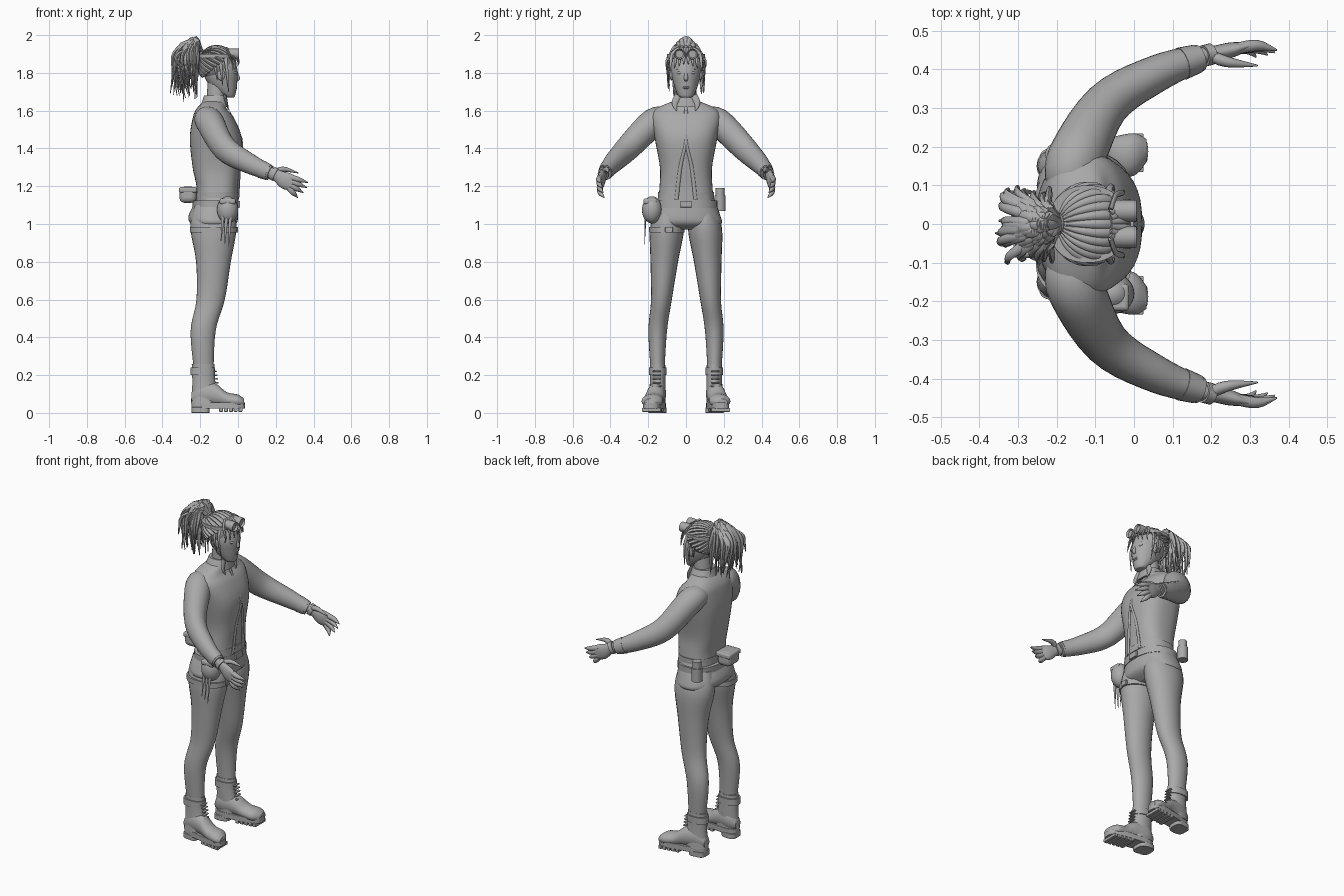
import bpy, bmesh, math, random
from mathutils import Vector

cube = bpy.data.objects.get("Cube")
if cube:
    bpy.data.objects.remove(cube, do_unlink=True)
random.seed(4)

grey = bpy.data.materials.new("plain grey")
grey.use_nodes = True
grey.diffuse_color = (0.4, 0.4, 0.4, 1)
grey.node_tree.nodes["Principled BSDF"].inputs["Base Color"].default_value = grey.diffuse_color
X, Y, Z = Vector((1, 0, 0)), Vector((0, 1, 0)), Vector((0, 0, 1))


def finish(name, bm, mirror=False, bevel=0):
    """Turn a bmesh into a shaded object with its modifiers."""
    bmesh.ops.recalc_face_normals(bm, faces=bm.faces)
    mesh = bpy.data.meshes.new(name)
    bm.to_mesh(mesh)
    bm.free()
    mesh.materials.append(grey)
    for polygon in mesh.polygons:
        polygon.use_smooth = not bevel
    mesh.set_sharp_from_angle(angle=math.radians(50))
    part = bpy.data.objects.new(name, mesh)
    bpy.context.collection.objects.link(part)
    if bevel:
        rounding = part.modifiers.new("Bevel", "BEVEL")
        rounding.width, rounding.segments = bevel, 3
    if mirror:
        twin = part.modifiers.new("Mirror", "MIRROR")
        twin.use_axis = (False, True, False)
        twin.use_mirror_merge = False


def spline(rows, steps):
    """Pass a smooth curve through rows of any length."""
    rows = [Vector(row) for row in rows]
    last = len(rows) - 1
    out = []
    for i in range(last):
        a, b, c, d = (rows[min(max(j, 0), last)] for j in range(i - 1, i + 3))
        for s in range(steps):
            t = s / steps
            out.append(b + ((c - a) * t + (a * 2 - b * 5 + c * 4 - d) * t ** 2
                            + (b * 3 - a - c * 3 + d) * t ** 3) / 2)
    return out + [rows[last]]


def add_tube(bm, rows, hint, axis=None, sides=24, power=2, steps=5):
    """Loft rows of x, y, z, radius along hint, other radius into a capped tube."""
    rows = spline(rows, steps)
    loops = []
    for i, row in enumerate(rows):
        ahead, behind = rows[min(i + 1, len(rows) - 1)], rows[max(i - 1, 0)]
        along = axis or (ahead.xyz - behind.xyz).normalized()
        u = (hint - along * hint.dot(along)).normalized()
        w = along.cross(u)
        loop = []
        for k in range(sides):
            angle = math.tau * k / sides
            c, s = (math.copysign(abs(f) ** (2 / power), f) for f in (math.cos(angle), math.sin(angle)))
            loop.append(bm.verts.new(row.xyz + u * c * row[3] + w * s * row[-1]))
        loops.append(loop)
    for low, high in zip(loops, loops[1:]):
        for k in range(sides):
            bm.faces.new((low[k], low[k - 1], high[k - 1], high[k]))
    bm.faces.new(loops[0])
    bm.faces.new(loops[-1])


def tube(name, rows, hint=X, mirror=False, **options):
    bm = bmesh.new()
    add_tube(bm, rows, hint, **options)
    finish(name, bm, mirror)


def stack(name, levels, power=2.3):
    """Centred level rings given as height, back, front, half width."""
    tube(name, [((back + front) / 2, 0, z, (front - back) / 2, half) for z, back, front, half in levels],
         axis=Z, power=power, sides=40)


def band(name, centre, height, depth, width, mirror=False):
    """Flat strap round a limb or the body."""
    x, y, z = centre
    tube(name, [(x, y, z + side * height / 2, depth, width) for side in (-1, 1)],
         mirror=mirror, axis=Z, power=2.3, sides=40)


def strands(name, paths, radius, flat=0.6, taper=2, mirror=False, hint=Y):
    """Many tapered locks in one object."""
    bm = bmesh.new()
    for path in paths:
        rows = []
        for i, point in enumerate(path):
            r = radius * (1 - 0.85 * (i / (len(path) - 1)) ** taper)
            rows.append((*point, r, r * flat))
        add_tube(bm, rows, hint, sides=8, steps=4)
    finish(name, bm, mirror)


def place(bm, centre, size):
    for v in bm.verts:
        v.co = v.co * Vector(size) + Vector(centre)


def ball(name, centre, size, mirror=False):
    bm = bmesh.new()
    bmesh.ops.create_uvsphere(bm, u_segments=24, v_segments=16, radius=1)
    place(bm, centre, size)
    finish(name, bm, mirror)


def box(name, centre, size, mirror=False, bevel=0.003):
    bm = bmesh.new()
    bmesh.ops.create_cube(bm, size=1)
    place(bm, centre, size)
    finish(name, bm, mirror, bevel)


# Jacket body, hem, collar and front edges
stack("jacket_body", [(1.12, -.22, 0, .148), (1.2, -.22, 0, .14), (1.3, -.24, .01, .138), (1.45, -.255, .02, .165),
                      (1.56, -.24, -.02, .185), (1.61, -.22, -.06, .16), (1.65, -.18, -.07, .07)], 2.6)
band("jacket_hem", (-.11, 0, 1.15), .04, .114, .148)
stack("collar", [(1.62, -.2, -.05, .09), (1.68, -.18, -.06, .06)])
strands("collar_flap", [[(-.07, .04, 1.68), (-.06, .06, 1.64), (-.05, .05, 1.6)]], .02, .4, mirror=True)
strands("jacket_front_edge", [[(0, .05, 1.13), (.01, .03, 1.3), (.02, 0, 1.45), (-.055, .01, 1.62)]],
        .01, .6, mirror=True)

# Neck and head
tube("neck", [(-.12, 0, 1.6, .05, .055), (-.11, 0, 1.76, .05, .05)], axis=Z)
tube("head", [(-.04, 0, 1.67, .015, .02), (-.05, 0, 1.68, .035, .04), (-.08, 0, 1.74, .075, .065),
              (-.095, 0, 1.82, .092, .078), (-.1, 0, 1.92, .06, .05)], axis=Z)
tube("nose", [(-.01, 0, 1.81, .006), (0, 0, 1.77, .011), (-.01, 0, 1.755, .006)], axis=Z)
ball("eye", (-.018, .033, 1.8), (.01, .016, .008), True)
ball("ear", (-.09, .077, 1.79), (.02, .01, .03), True)
strands("eyebrow", [[(-.01, .015, 1.82), (-.02, .05, 1.82)]], .005, mirror=True, hint=Z)
for name, z in (("upper_lip", 1.728), ("lower_lip", 1.72)):
    ball(name, (-.014, 0, z), (.01, .02, .006))

# Swept-back hair over the skull
skull, skull_size = Vector((-.12, 0, 1.85)), Vector((.095, .095, .09))
ball("hair_cap", skull, skull_size)
tail_way, crown_way = Vector((-.87, 0, .5)), Vector((.5, 0, .87))
swept = []
for i in range(26):
    a = math.tau * i / 26
    outward = crown_way * math.cos(a) + Y * math.sin(a)
    hairline = math.radians(100 + 20 * math.cos(a))
    swept.append([skull + skull_size * (tail_way * math.cos(turn) + outward * math.sin(turn))
                  for turn in (hairline * (1 - step / 6) for step in range(6))])
strands("swept_hair", swept, .015, .7)
fringe = []
for i in range(8):
    y = (i - 3.5) * .021
    front = .005 - 6 * y * y
    fringe.append([(-.06, y / 2, 1.93), (front - .02, y, 1.9), (front, y * 1.1, 1.87 - abs(y) / 3),
                   (front, y * 1.2, 1.85 - abs(y) / 2)])
strands("fringe", fringe, .01)
strands("side_lock", [[(-.07 - gap, .07, 1.9), (-.06 - gap, .1, 1.83), (-.05 - gap, .085, 1.7 + gap)]
                      for gap in (0, .03, .06)], .01, mirror=True, hint=X)

# Ponytail
ball("hair_tie", (-.2, 0, 1.9), (.025, .03, .03))
ball("ponytail_core", (-.265, 0, 1.88), (.055, .07, .09))
tail = []
for i in range(80):
    fan, back = random.uniform(-1, 1), random.random()
    x = -.21 - .135 * back
    top = 1.985 - .03 * back ** 2 - .05 * fan ** 2
    low = random.uniform(1.64, 1.76) + .05 * abs(fan)
    curl = random.uniform(-.02, .06) * back
    tail.append([(-.19, 0, 1.9), (-.215 - .07 * back, fan * .05, top), (x, fan * .085, 1.89),
                 (x + curl / 3, fan * .1, (1.88 + low) / 2), (x + curl, fan * .1, low)])
strands("ponytail", tail, .015, .75)

# Goggles worn above the forehead
tube("goggle_rim", [(-.05, .034, 1.9, .028), (.004, .034, 1.9, .028), (-.005, .034, 1.9, .02)],
     mirror=True, axis=X, hint=Z)
box("goggle_bridge", (-.005, 0, 1.9), (.01, .03, .01))
band("goggle_strap", (-.12, 0, 1.89), .02, .1, .1)

# Sleeves, cuffs and hands
arm = [(-.17, .1, 1.55, .06, .06), (-.15, .17, 1.54, .074, .074), (-.07, .31, 1.4, .068, .06),
       (.06, .39, 1.32, .054, .048), (.17, .43, 1.27, .04, .035)]
tube("sleeve", arm, mirror=True, hint=Z)
arm_line = spline(arm, 8)
tube("sleeve_cuff", [(*r.xyz, r[3] * 1.05, r[4] * 1.05) for r in arm_line[-5:-1]], mirror=True, hint=Z)
tube("palm", [(.15, .43, 1.28, .03, .025), (.2, .44, 1.26, .03, .02), (.25, .45, 1.23, .045, .02),
              (.29, .46, 1.22, .04, .012)], mirror=True, hint=Z)
tube("wrist_band", [(.18, .435, 1.27, .036, .028), (.2, .44, 1.26, .036, .028)], mirror=True, hint=Z)
fingers = [[(.19, .44, 1.27), (.24, .42, 1.29), (.32, .41, 1.27)]]
for k in range(4):
    base = Vector((.27, .455, 1.25 - .02 * k))
    tip = Vector((.37 - .006 * k * k, .45 - .006 * k, 1.22 - .027 * k))
    fingers.append([base, (base + tip) / 2 + Y * .01, tip])
strands("fingers", fingers, .015, 1, 4, mirror=True)

# Trousers
stack("hips", [(1.16, -.2, -.01, .14), (1.05, -.26, 0, .18), (1, -.25, -.01, .186), (.97, -.2, -.06, .12)])
tube("trouser_leg", [(-.13, .09, 1.1, .1, .06), (-.13, .1, .98, .122, .09), (-.13, .115, .8, .092, .073),
                     (-.145, .13, .6, .075, .055), (-.185, .15, .43, .066, .049), (-.18, .15, .2, .05, .035)],
     mirror=True, axis=Z)

# Boots: shaft, collar, foot, laces, sole and treads
tube("boot_shaft", [(-.185, .15, .26, .06, .04), (-.18, .15, .15, .062, .042), (-.17, .155, .05, .08, .045)],
     mirror=True, axis=Z)
band("boot_collar", (-.187, .15, .22), .04, .065, .046, True)
tube("boot_foot", [(-.245, .15, .08, .03, .025), (-.2, .15, .1, .065, .045), (-.12, .16, .095, .06, .048),
                   (-.06, .172, .07, .04, .052), (0, .18, .062, .035, .055), (.032, .19, .055, .02, .03)],
     mirror=True, axis=X, hint=Z)


def foot_middle(x):
    return .15 + max(0, x + .2) * .16


def sole(name, heel, toe, bottom, top):
    """Rounded footprint between two points of the foot, pulled up to its top."""
    bm = bmesh.new()
    ring = []
    for k in range(28):
        c, s = math.cos(math.tau * k / 28), math.sin(math.tau * k / 28)
        x = (heel + toe) / 2 + (toe - heel) / 2 * math.copysign(abs(c) ** .6, c)
        width = .05 + .03 * (x + .1)
        ring.append(bm.verts.new((x, foot_middle(x) + width * math.copysign(abs(s) ** .6, s), bottom)))
    raised = bmesh.ops.extrude_face_region(bm, geom=[bm.faces.new(ring)])["geom"]
    bmesh.ops.translate(bm, vec=Z * (top - bottom), verts=[g for g in raised if isinstance(g, bmesh.types.BMVert)])
    finish(name, bm, True, .003)


sole("boot_sole", -.247, .037, .022, .055)
sole("boot_heel", -.247, -.15, 0, .03)
for k in range(5):
    x = -.09 + .026 * k
    box("boot_tread", (x, foot_middle(x), .016), (.021, .1, .02), True)
    box("boot_lace", (-.108 - .003 * k, .155, .14 + .02 * k), (.016, .045, .007), True)

# Belt, pouches and thigh strap
band("belt", (-.12, 0, 1.105), .04, .122, .166)
box("belt_buckle", (.005, 0, 1.105), (.012, .06, .035))
box("back_pouch", (-.265, -.03, 1.155), (.09, .11, .085), bevel=.025)
box("back_pouch_flap", (-.265, -.03, 1.18), (.095, .115, .03), bevel=.01)
tube("side_canister", [(-.2, .18, z, .03) for z in (1.07, 1.15)], axis=Z)
tube("canister_cap", [(-.2, .18, z, .024) for z in (1.15, 1.19)], axis=Z)
ball("hip_pouch", (-.055, -.18, 1.075), (.056, .053, .072))
box("hip_pouch_flap", (-.055, -.19, 1.12), (.085, .07, .03), bevel=.01)
for k in range(3):
    x = -.04 - .02 * k
    strands("hanging_strip", [[(x, -.215, 1.04), (x - .01, -.22, .88 + .015 * k)]], .01, hint=X)
band("thigh_strap", (-.13, -.102, .97), .03, .124, .094)
box("thigh_buckle", (-.006, -.09, .97), (.014, .04, .03))
